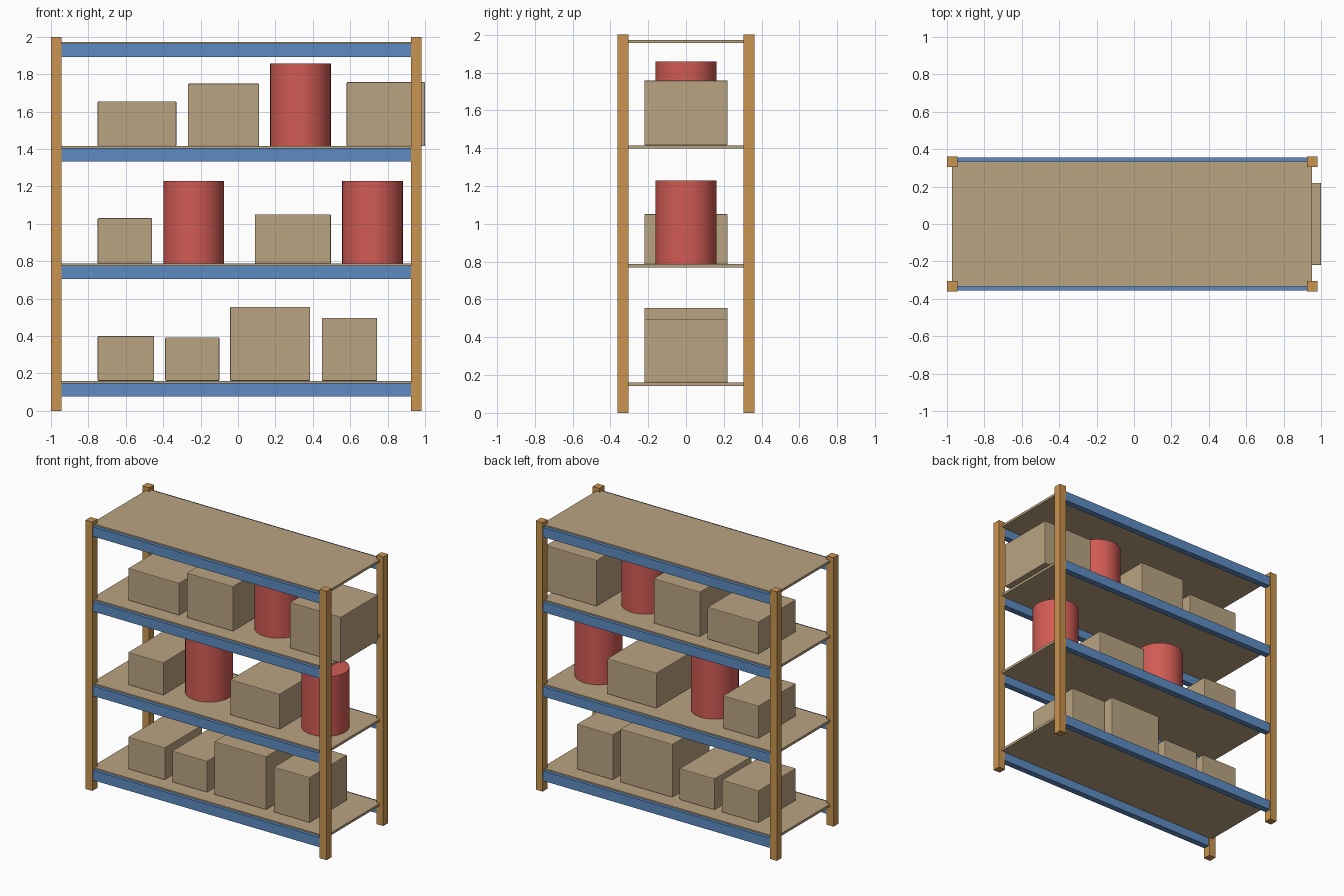
import bpy
import math

default = bpy.data.objects.get("Cube")
if default:
    bpy.data.objects.remove(default, do_unlink=True)


def material(name, rgb):
    m = bpy.data.materials.new(name)
    m.use_nodes = True
    m.diffuse_color = (*rgb, 1)
    m.node_tree.nodes["Principled BSDF"].inputs["Base Color"].default_value = (*rgb, 1)
    return m


OCHRE = material("ochre_post", (0.59, 0.30, 0.08))
BLUE = material("blue_beam", (0.11, 0.26, 0.54))
TAN = material("tan_board", (0.49, 0.37, 0.22))
RED = material("red_drum", (0.64, 0.105, 0.09))


def box(name, x, y, z, mat, bevel=0):
    """Box spanning the (low, high) ranges x, y and z."""
    bpy.ops.mesh.primitive_cube_add(size=1, location=[sum(r) / 2 for r in (x, y, z)])
    ob = bpy.context.object
    ob.name = name
    ob.scale = [r[1] - r[0] for r in (x, y, z)]
    bpy.ops.object.transform_apply(location=False, rotation=False, scale=True)
    ob.data.materials.append(mat)
    if bevel:
        mod = ob.modifiers.new("soft_edges", 'BEVEL')
        mod.width = bevel
        mod.segments = 2
    return ob


def drum(name, x, z0, z1):
    bpy.ops.mesh.primitive_cylinder_add(vertices=48, radius=0.162, depth=z1 - z0,
                                        location=(x, 0, (z0 + z1) / 2))
    ob = bpy.context.object
    ob.name = name
    ob.data.materials.append(RED)
    bpy.ops.object.shade_smooth_by_angle(angle=math.radians(40))


# Corner posts
for side, x in (("right", -0.9725), ("left", 0.954)):
    for end, y in (("front", -0.333), ("back", 0.333)):
        box(f"{end}_{side}_post", (x - 0.028, x + 0.028), (y - 0.029, y + 0.029), (0, 2), OCHRE)

# Shelf boards resting in pairs of beams
LEVELS = (0.16, 0.787, 1.415, 1.973)
SPAN = (-0.972, 0.953)
for i, top in enumerate(LEVELS, 1):
    box(f"shelf_{i}", SPAN, (-0.333, 0.333), (top - 0.018, top), TAN)
    for end, y in (("front", -0.333), ("back", 0.333)):
        box(f"{end}_beam_{i}", SPAN, (y - 0.023, y + 0.023), (top - 0.082, top - 0.01), BLUE)

# Cartons: shelf index, left x, right x, height
CARTONS = (
    (0, -0.75, -0.448, 0.24), (0, -0.389, -0.10, 0.233),
    (0, -0.042, 0.386, 0.396), (0, 0.448, 0.744, 0.337),
    (1, -0.75, -0.459, 0.243), (1, 0.09, 0.496, 0.264),
    (2, -0.75, -0.33, 0.24), (2, -0.268, 0.113, 0.334), (2, 0.581, 1.0, 0.343),
)
for i, (level, x0, x1, h) in enumerate(CARTONS, 1):
    base = LEVELS[level]
    box(f"carton_{i}", (x0, x1), (-0.22, 0.22), (base, base + h), TAN, bevel=0.005)

# Drums: shelf index, centre x
for i, (level, x) in enumerate(((1, -0.237), (1, 0.719), (2, 0.334)), 1):
    drum(f"drum_{i}", x, LEVELS[level], LEVELS[level] + 0.443)
